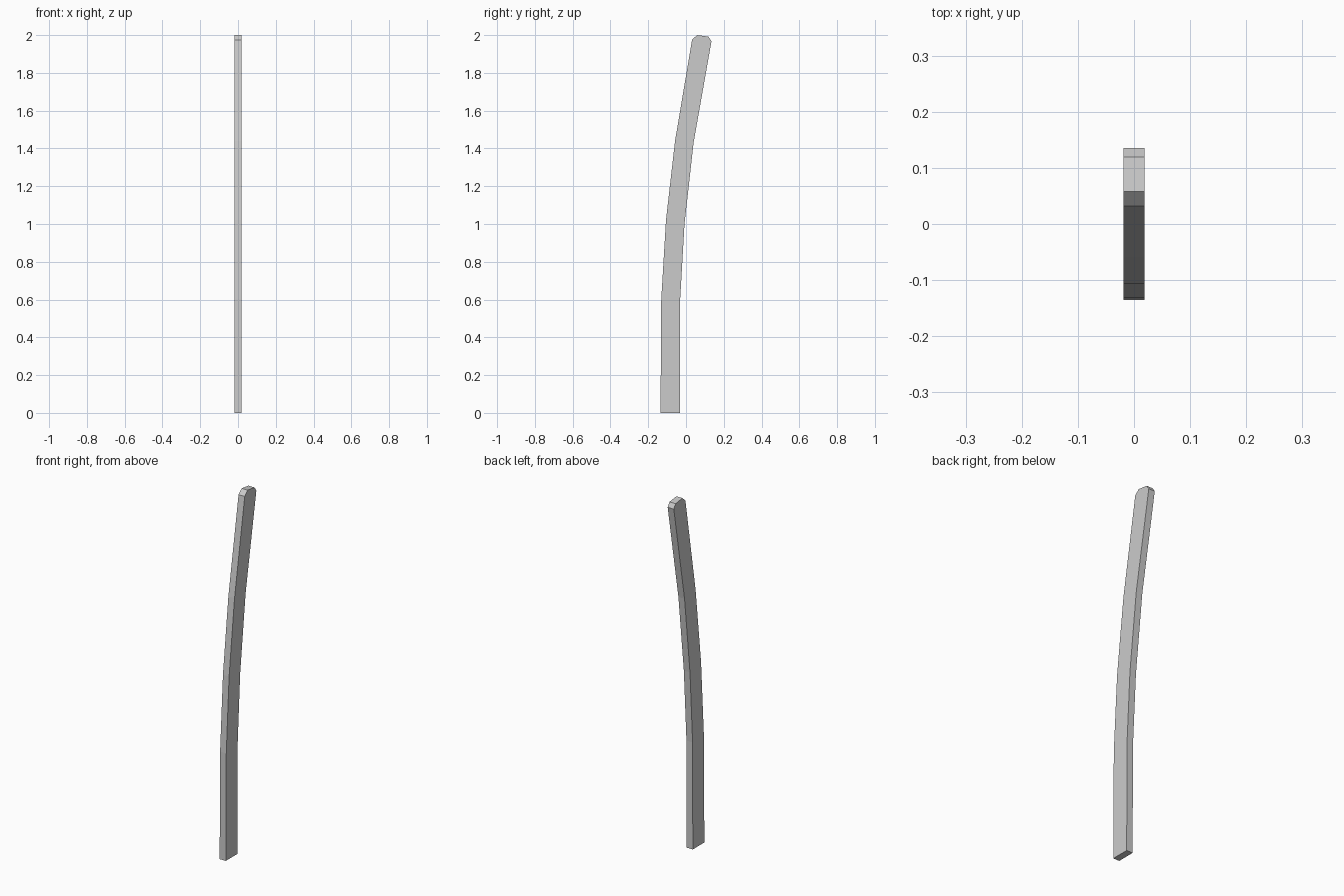
import bpy, bmesh

if "Cube" in bpy.data.objects:
    bpy.data.objects.remove(bpy.data.objects["Cube"])

# Side outline (y, z): front edge upwards, rounded tip, back edge downwards
outline = [(-0.135, 0), (-0.131, 0.6), (-0.106, 1.02), (-0.058, 1.44),
           (0.032, 1.975), (0.058, 2.0), (0.119, 1.992), (0.135, 1.968),
           (0.04, 1.43), (-0.008, 1.0), (-0.031, 0.6), (-0.033, 0)]
HALF_WIDTH = 0.019

# Curved slat: extrude the outline across x
bm = bmesh.new()
face = bm.faces.new([bm.verts.new((-HALF_WIDTH, y, z)) for y, z in outline])
ext = bmesh.ops.extrude_face_region(bm, geom=[face], use_keep_orig=True)
verts = [g for g in ext["geom"] if isinstance(g, bmesh.types.BMVert)]
bmesh.ops.translate(bm, verts=verts, vec=(2 * HALF_WIDTH, 0, 0))
bmesh.ops.recalc_face_normals(bm, faces=bm.faces[:])

mesh = bpy.data.meshes.new("curved_slat")
bm.to_mesh(mesh)
bm.free()
bpy.context.collection.objects.link(bpy.data.objects.new("curved_slat", mesh))
